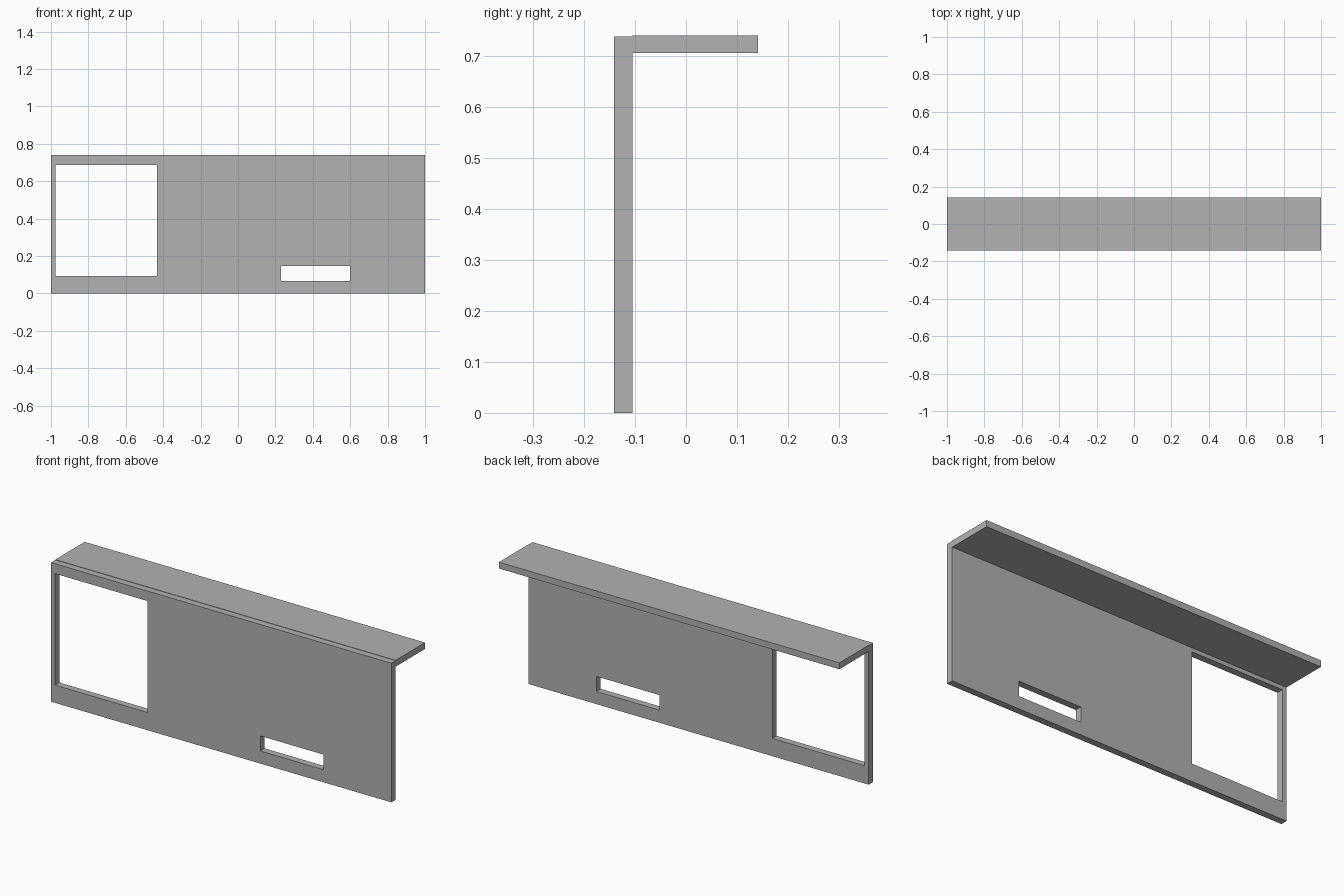
import bpy
from math import pi

cube = bpy.data.objects.get("Cube")
if cube:
    bpy.data.objects.remove(cube, do_unlink=True)

# Single plain grey finish
grey = bpy.data.materials.new("plain_grey")
grey.use_nodes = True
colour = (0.445, 0.445, 0.445, 1)
grey.diffuse_color = colour
grey.node_tree.nodes["Principled BSDF"].inputs["Base Color"].default_value = colour

FRONT, PANEL_BACK, SHELF_BACK = -0.141, -0.105, 0.141


def add_rectangle(curve, x0, x1, z0, z1):
    spline = curve.splines.new("POLY")
    corners = [(x0, z0), (x1, z0), (x1, z1), (x0, z1)]
    spline.points.add(len(corners) - 1)
    for point, (x, z) in zip(spline.points, corners):
        point.co = (x, z, 0, 1)
    spline.use_cyclic_u = True


def extruded_board(name, y0, y1, rectangles):
    """Upright board from an outline and its openings, extruded from y0 to y1."""
    curve = bpy.data.curves.new(name, "CURVE")
    curve.dimensions = "2D"
    curve.fill_mode = "BOTH"
    curve.extrude = (y1 - y0) / 2
    for rectangle in rectangles:
        add_rectangle(curve, *rectangle)
    curve.materials.append(grey)
    board = bpy.data.objects.new(name, curve)
    bpy.context.collection.objects.link(board)
    board.location.y = (y0 + y1) / 2
    board.rotation_euler.x = pi / 2
    bpy.ops.object.select_all(action="DESELECT")
    board.select_set(True)
    bpy.context.view_layer.objects.active = board
    bpy.ops.object.convert(target="MESH")
    bpy.ops.object.shade_flat()


# Front panel with a large window opening and a low slot
extruded_board("front_panel", FRONT, PANEL_BACK, [
    (-1, 1, 0, 0.739),
    (-0.976, -0.434, 0.094, 0.686),
    (0.23, 0.60, 0.067, 0.147),
])

# Shelf reaching back from the top of the panel
extruded_board("top_shelf", PANEL_BACK, SHELF_BACK, [(-1, 1, 0.707, 0.741)])
